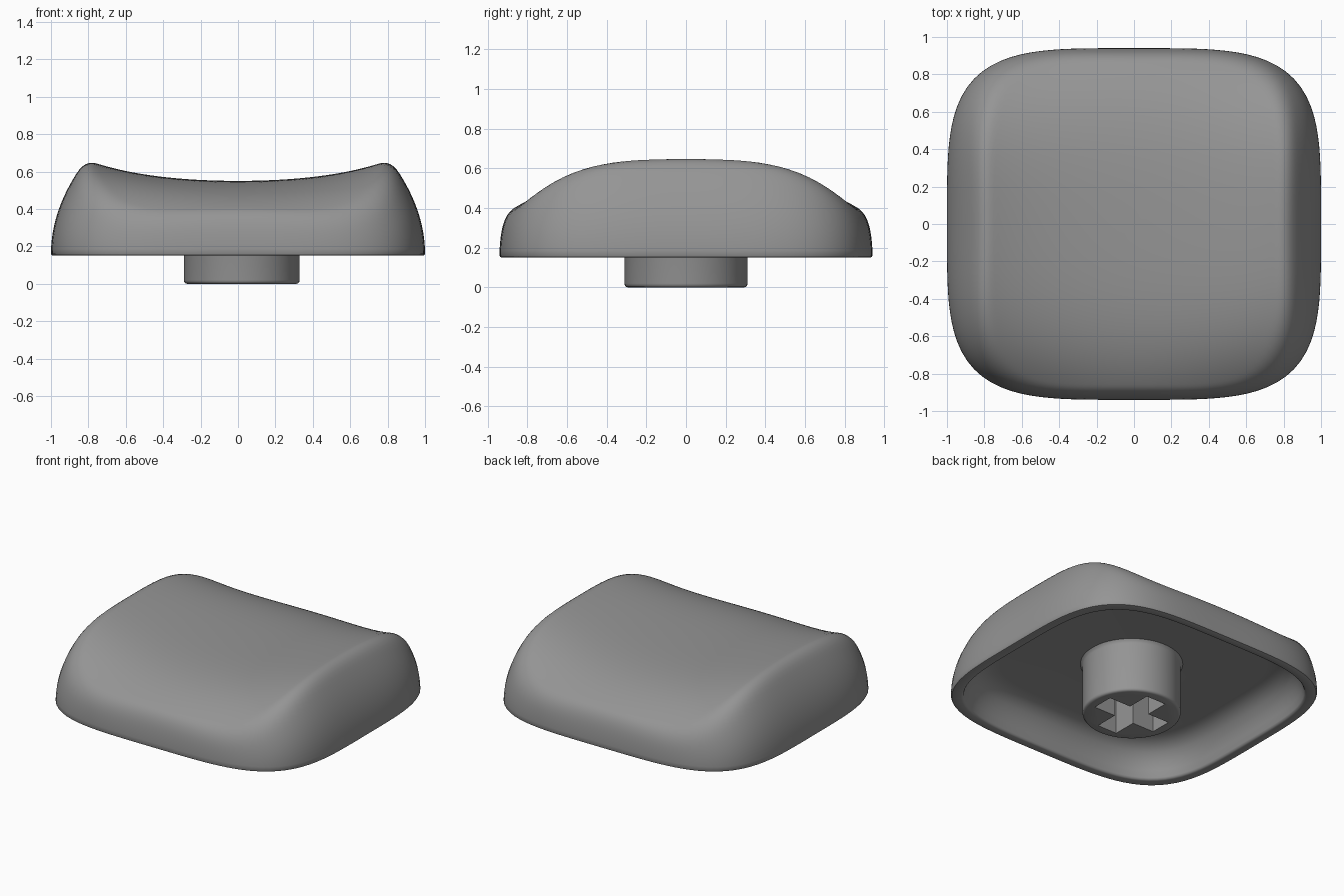
import bpy, bmesh, math

if "Cube" in bpy.data.objects:
    bpy.data.objects.remove(bpy.data.objects["Cube"])

A, B, N = 1.0, 0.94, 4      # half width, half depth, squareness of the outline
SEG = 128

grey = bpy.data.materials.new("grey")
grey.diffuse_color = (0.30, 0.30, 0.30, 1)
grey.use_nodes = True
grey.node_tree.nodes["Principled BSDF"].inputs["Base Color"].default_value = grey.diffuse_color


def dish(x, y):
    """Saddle surface: rises to the sides, falls to front and back."""
    rise = 0.12 * x**2 + 0.075 * x**4
    drop = 0.05 * y**2 + 0.2 * y**4 + x * x / 0.6 * (0.05 * y**2 + 0.13 * y**4)
    return 0.55 + rise - drop


def top_z(x, y, rho):
    """Rounded blend of the dish and the leaning outer wall."""
    wall = 0.16 + math.sqrt(max(0, 1 - rho) / 0.74)
    d, k = dish(x, y), 0.09
    h = max(k - abs(wall - d), 0) / k
    return min(wall, d) - h * h * k / 4


def outline(rho):
    pts = []
    for i in range(SEG):
        a = 2 * math.pi * i / SEG
        c, s = math.cos(a), math.sin(a)
        r = rho * (abs(c / A)**N + abs(s / B)**N) ** (-1 / N)
        pts.append((r * c, r * s))
    return pts


def finish(ob, angle):
    ob.data.materials.clear()
    ob.data.materials.append(grey)
    bpy.ops.object.select_all(action='DESELECT')
    ob.select_set(True)
    bpy.context.view_layer.objects.active = ob
    bpy.ops.object.shade_smooth_by_angle(angle=math.radians(angle))


def new_object(name, bm):
    bmesh.ops.recalc_face_normals(bm, faces=bm.faces)
    me = bpy.data.meshes.new(name)
    bm.to_mesh(me)
    bm.free()
    ob = bpy.data.objects.new(name, me)
    bpy.context.collection.objects.link(ob)
    return ob


# Cap: rings from the top centre, over the edge, round the rim and into the hollow
bm = bmesh.new()
rings = []
STEPS = 44
for j in range(1, STEPS + 1):
    rho = 1 - (1 - j / STEPS) ** 2
    rings.append([bm.verts.new((x, y, top_z(x, y, rho))) for x, y in outline(rho)])
for rho, z in [(0.996, 0.153), (0.986, 0.15), (0.945, 0.15), (0.935, 0.155), (0.93, 0.165),
               (0.92, 0.21), (0.90, 0.26), (0.87, 0.31), (0.83, 0.345), (0.78, 0.365), (0.73, 0.37)]:
    rings.append([bm.verts.new((x, y, z)) for x, y in outline(rho)])
for r0, r1 in zip(rings, rings[1:]):
    for i in range(SEG):
        k = (i + 1) % SEG
        bm.faces.new((r0[i], r0[k], r1[k], r1[i]))
for ring, z in ((rings[0], dish(0, 0)), (rings[-1], 0.37)):
    centre = bm.verts.new((0, 0, z))
    for i in range(SEG):
        bm.faces.new((ring[i], ring[(i + 1) % SEG], centre))
finish(new_object("cap", bm), 40)

# Stem: round post with a softened lower edge and a small flare at the ceiling
bm = bmesh.new()
rings = []
for r, z in [(0.292, 0), (0.302, 0.003), (0.308, 0.01), (0.31, 0.02),
             (0.31, 0.345), (0.315, 0.36), (0.325, 0.372), (0.325, 0.4)]:
    rings.append([bm.verts.new((0.02 + r * math.cos(math.tau * i / 64),
                                r * math.sin(math.tau * i / 64), z)) for i in range(64)])
for r0, r1 in zip(rings, rings[1:]):
    for i in range(64):
        k = (i + 1) % 64
        bm.faces.new((r0[i], r0[k], r1[k], r1[i]))
bm.faces.new(rings[0])
bm.faces.new(rings[-1])
stem = new_object("stem", bm)

# Cross-shaped socket cut up into the stem
L, W = 0.24, 0.075
quarter = [(L, -W), (L, W), (W, W)]
cross = []
for q in range(4):
    c, s = round(math.cos(q * math.pi / 2)), round(math.sin(q * math.pi / 2))
    cross += [(0.02 + c * x - s * y, s * x + c * y) for x, y in quarter]
bm = bmesh.new()
face = bm.faces.new([bm.verts.new((x, y, -0.1)) for x, y in cross])
ext = bmesh.ops.extrude_face_region(bm, geom=[face])
bmesh.ops.translate(bm, vec=(0, 0, 0.42),
                    verts=[v for v in ext["geom"] if isinstance(v, bmesh.types.BMVert)])
cutter = new_object("socket_cutter", bm)
cutter.hide_render = True
cutter.hide_viewport = True
mod = stem.modifiers.new("socket", 'BOOLEAN')
mod.operation = 'DIFFERENCE'
mod.solver = 'EXACT'
mod.object = cutter
bpy.context.view_layer.objects.active = stem
bpy.ops.object.modifier_apply(modifier=mod.name)
bpy.data.objects.remove(cutter)
finish(stem, 35)
